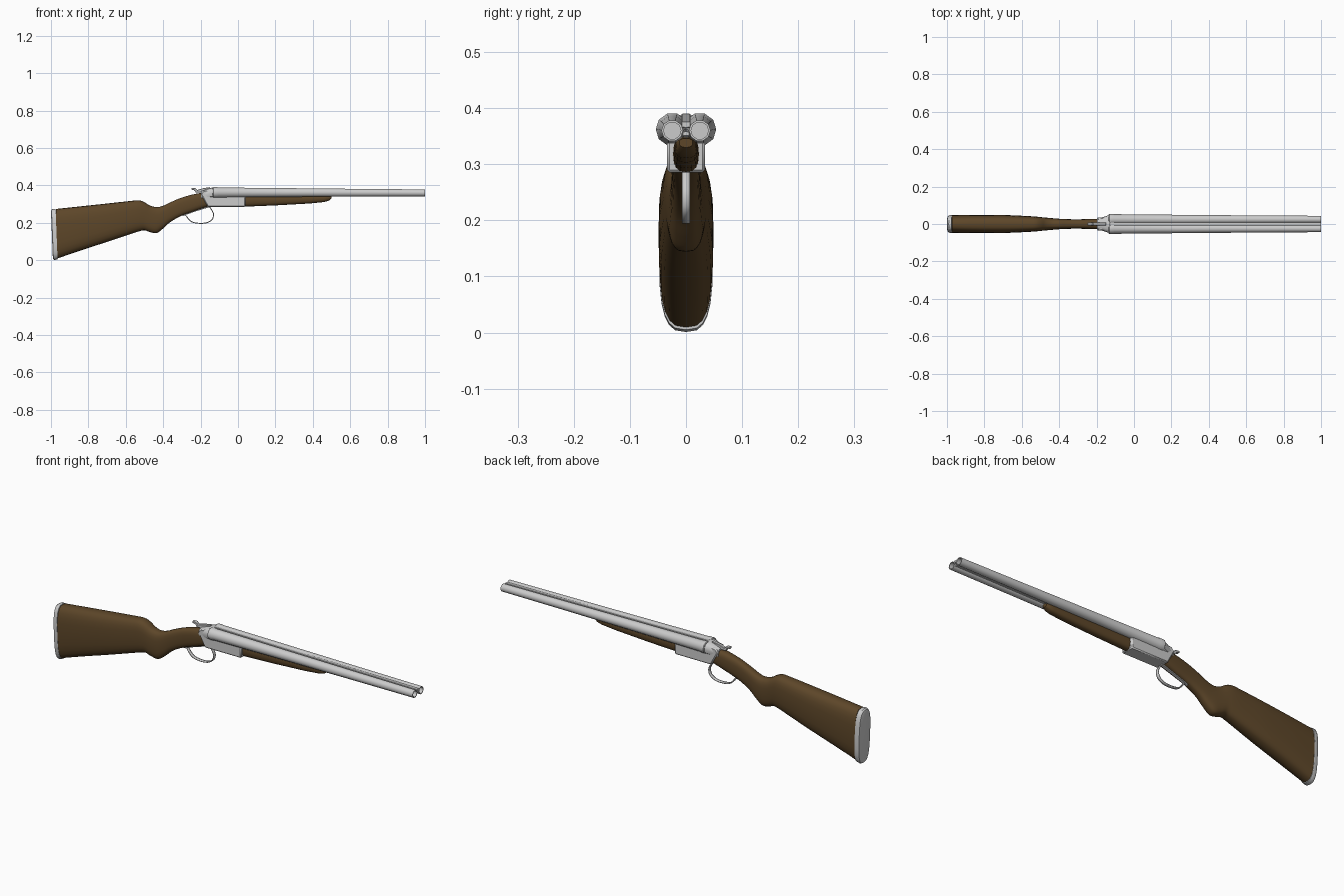
import bpy, bmesh, math
from mathutils import Vector

wood = bpy.data.materials.new("dark_wood")
wood.diffuse_color = (0.11, 0.062, 0.022, 1)


def finish(name, bm, mat=None, angle=35):
    bmesh.ops.recalc_face_normals(bm, faces=bm.faces)
    mesh = bpy.data.meshes.new(name)
    bm.to_mesh(mesh)
    bm.free()
    mesh.shade_smooth()
    mesh.set_sharp_from_angle(angle=math.radians(angle))
    if mat:
        mesh.materials.append(mat)
    ob = bpy.data.objects.new(name, mesh)
    bpy.context.collection.objects.link(ob)
    return ob


def spline(pts, steps=4):
    """Catmull-Rom through tuples of any size."""
    out = []
    p = [Vector(q) for q in [pts[0], *pts, pts[-1]]]
    for i in range(1, len(p) - 2):
        a, b, c, d = p[i - 1:i + 3]
        for k in range(steps):
            t = k / steps
            out.append(0.5 * (2 * b + (c - a) * t + (2 * a - 5 * b + 4 * c - d) * t * t
                              + (3 * b - a - 3 * c + d) * t ** 3))
    return out + [p[-1]]


def loft(name, sections, n=20, power=2.0, y=0, mat=None, angle=35, lean=0):
    """Sections are (x, top z, bottom z, half width), joined as superellipse rings."""
    bm = bmesh.new()
    rings = []
    for x, top, bot, hw in sections:
        ring = []
        for i in range(n):
            a = 2 * math.pi * i / n
            c, s = math.cos(a), math.sin(a)
            dy = hw * math.copysign(abs(c) ** (2 / power), c)
            dz = (top - bot) / 2 * math.copysign(abs(s) ** (2 / power), s)
            ring.append(bm.verts.new((x - lean * dz, y + dy, (top + bot) / 2 + dz)))
        rings.append(ring)
    for r, q in zip(rings, rings[1:]):
        for i in range(n):
            j = (i + 1) % n
            bm.faces.new((r[i], r[j], q[j], q[i]))
    bm.faces.new(rings[0])
    bm.faces.new(rings[-1])
    return finish(name, bm, mat, angle)


def plate(name, profile, hw, bevel=0.003):
    """Extrude an x-z profile symmetrically across y."""
    bm = bmesh.new()
    face = bm.faces.new([bm.verts.new((x, -hw, z)) for x, z in profile])
    ext = bmesh.ops.extrude_face_region(bm, geom=[face])
    bmesh.ops.translate(bm, vec=(0, 2 * hw, 0),
                        verts=[v for v in ext["geom"] if isinstance(v, bmesh.types.BMVert)])
    ob = finish(name, bm)
    mod = ob.modifiers.new("bevel", "BEVEL")
    mod.width = bevel
    mod.segments = 1
    return ob


# Stock with pistol grip
loft("stock", spline([
    (-0.972, 0.274, 0.007, 0.047), (-0.85, 0.287, 0.049, 0.049),
    (-0.70, 0.303, 0.098, 0.048), (-0.58, 0.316, 0.138, 0.043),
    (-0.53, 0.320, 0.154, 0.040), (-0.50, 0.310, 0.160, 0.037),
    (-0.47, 0.292, 0.150, 0.034), (-0.435, 0.284, 0.145, 0.031),
    (-0.40, 0.291, 0.170, 0.028), (-0.36, 0.310, 0.205, 0.026),
    (-0.30, 0.335, 0.238, 0.025), (-0.23, 0.354, 0.263, 0.027),
    (-0.16, 0.365, 0.287, 0.029)]), n=24, power=2.9, mat=wood)

# Butt plate
loft("butt_plate", [
    (-0.970, 0.275, 0.005, 0.048), (-0.985, 0.275, 0.001, 0.048),
    (-0.992, 0.270, 0.003, 0.044), (-0.995, 0.262, 0.010, 0.037)],
    n=24, power=3, lean=0.04)

# Fore-end under the barrels
loft("fore_end", [
    (0.03, 0.350, 0.286, 0.023), (0.20, 0.350, 0.293, 0.022),
    (0.38, 0.350, 0.303, 0.021), (0.46, 0.349, 0.311, 0.020),
    (0.485, 0.348, 0.318, 0.018), (0.50, 0.346, 0.330, 0.012)],
    n=16, power=2.6, mat=wood)


# Twin barrels with open muzzles
def tube(x, r, z):
    return (x, z + r, z - r, r)


for side, y in (("right", -0.0245), ("left", 0.0245)):
    loft(side + "_barrel", [
        tube(-0.135, 0.026, 0.362), tube(-0.132, 0.0295, 0.362),
        tube(-0.11, 0.0295, 0.362), tube(-0.105, 0.028, 0.362),
        tube(0.25, 0.0245, 0.362), tube(0.65, 0.0212, 0.361),
        tube(1.0, 0.0192, 0.360), tube(1.0, 0.0155, 0.360),
        tube(0.85, 0.0155, 0.360)], n=10, y=y, angle=40)

# Ribs between the barrels
plate("top_rib", [(-0.13, 0.365), (-0.13, 0.389), (0.2, 0.385), (1.0, 0.376), (1.0, 0.365)],
      0.008, 0.001)
plate("lower_rib", [(0.0, 0.345), (0.0, 0.358), (0.995, 0.358), (0.995, 0.350)], 0.006, 0.001)

# Receiver body and rounded breech
plate("receiver", [
    (-0.200, 0.355), (-0.185, 0.372), (-0.13, 0.380), (-0.13, 0.346),
    (0.04, 0.346), (0.04, 0.285), (-0.162, 0.285)], 0.034, 0.005)
loft("breech", [
    (-0.198, 0.369, 0.325, 0.030), (-0.165, 0.382, 0.325, 0.037),
    (-0.14, 0.388, 0.330, 0.046), (-0.125, 0.389, 0.333, 0.050)],
    n=12, power=2.8, angle=40)

# Top lever with upright thumb piece
plate("top_lever", [
    (-0.15, 0.383), (-0.15, 0.391), (-0.19, 0.384), (-0.218, 0.375),
    (-0.228, 0.386), (-0.249, 0.387), (-0.249, 0.377), (-0.233, 0.374),
    (-0.226, 0.362), (-0.20, 0.362)], 0.008, 0.002)

# Trigger guard: a thin looped strip
bm = bmesh.new()
path = spline([
    (-0.155, 0.288), (-0.14, 0.268), (-0.131, 0.245), (-0.138, 0.218),
    (-0.165, 0.201), (-0.205, 0.197), (-0.245, 0.204), (-0.266, 0.222),
    (-0.280, 0.240), (-0.297, 0.240)], 3)
rows = [[bm.verts.new((x, s * 0.0075, z)) for s in (-1, 1)] for x, z in path]
for a, b in zip(rows, rows[1:]):
    bm.faces.new((a[0], a[1], b[1], b[0]))
guard = finish("trigger_guard", bm)
solid = guard.modifiers.new("thickness", "SOLIDIFY")
solid.thickness = 0.005
solid.offset = 0

# Tang strip along the underside of the grip
plate("lower_tang", [(-0.155, 0.283), (-0.155, 0.295), (-0.295, 0.245), (-0.297, 0.236),
                     (-0.23, 0.260)], 0.0075, 0.001)
